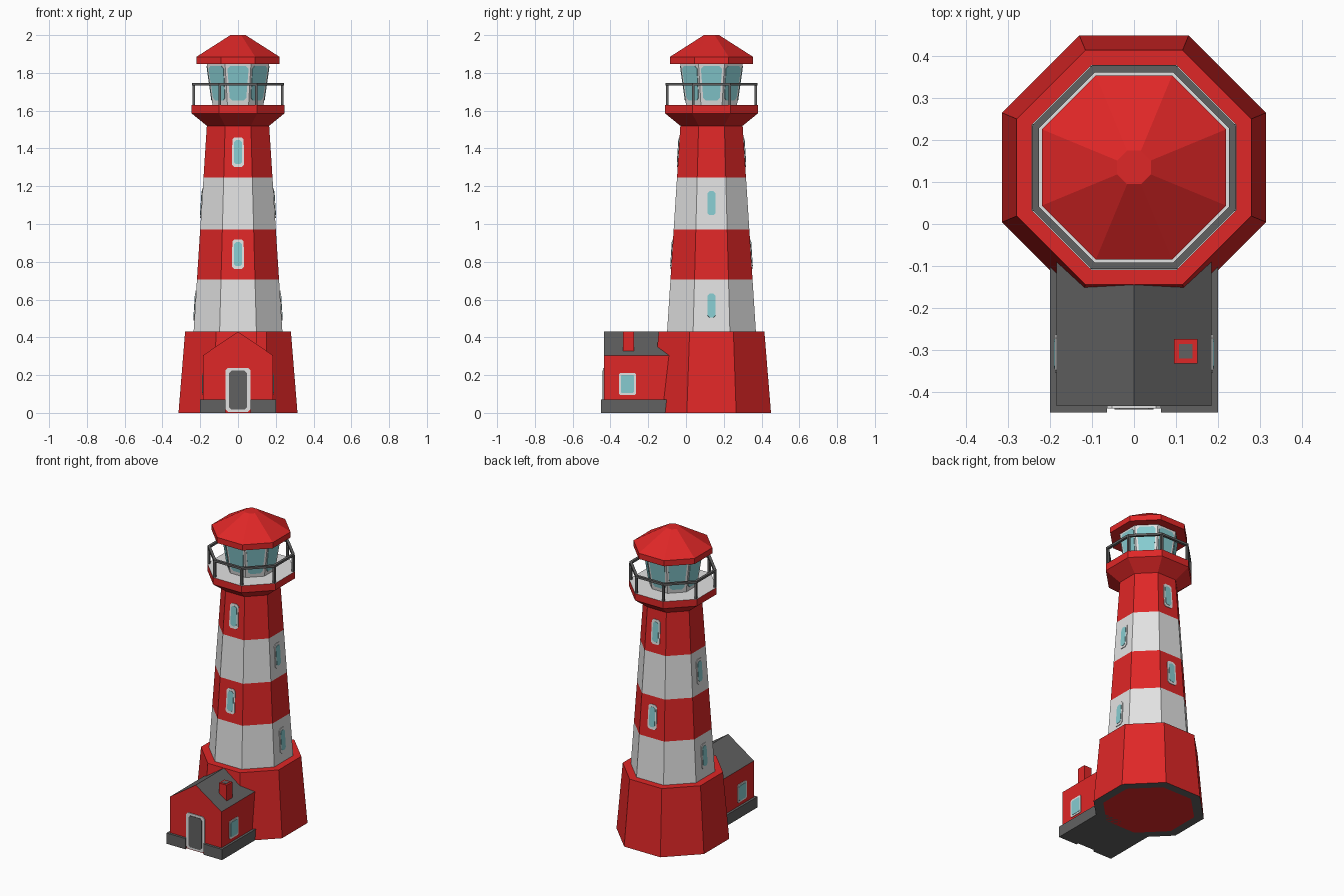
import bpy, bmesh, math
from mathutils import Vector, Matrix

if "Cube" in bpy.data.objects:
    bpy.data.objects.remove(bpy.data.objects["Cube"])

CY = 0.135                      # tower axis
T8 = math.pi / 8


def mat(name, r, g, b):
    m = bpy.data.materials.new(name)
    m.diffuse_color = (r, g, b, 1)
    m.use_nodes = True
    m.node_tree.nodes["Principled BSDF"].inputs["Base Color"].default_value = m.diffuse_color
    return m


MATS = [mat("red", 0.74, 0.02, 0.02), mat("white", 0.76, 0.76, 0.76),
        mat("grey", 0.12, 0.12, 0.12), mat("glass_teal", 0.24, 0.60, 0.63)]
RED, WHITE, GREY, GLASS = range(4)


def finish(name, bm, fix=True):
    if fix:
        bmesh.ops.recalc_face_normals(bm, faces=bm.faces)
    me = bpy.data.meshes.new(name)
    bm.to_mesh(me)
    bm.free()
    for m in MATS:
        me.materials.append(m)
    ob = bpy.data.objects.new(name, me)
    bpy.context.collection.objects.link(ob)
    return ob


def octagon(name, rings, cols, bottom=None, top=None, loop=False):
    """Stack of octagons given as (apothem, z); one colour per band."""
    bm = bmesh.new()
    vs = []
    for a, z in rings:
        r = a / math.cos(T8)
        vs.append([bm.verts.new((r * math.cos(T8 * (2 * i + 1)),
                                 CY + r * math.sin(T8 * (2 * i + 1)), z)) for i in range(8)])
    pairs = list(zip(vs, vs[1:] + vs[:1])) if loop else list(zip(vs, vs[1:]))
    for (lo, hi), c in zip(pairs, cols):
        for i in range(8):
            j = (i + 1) % 8
            bm.faces.new((lo[i], lo[j], hi[j], hi[i])).material_index = c
    if bottom is not None:
        bm.faces.new(vs[0][::-1]).material_index = bottom
    if top is not None:
        bm.faces.new(vs[-1]).material_index = top
    return finish(name, bm)


def box(name, x0, x1, y0, y1, z0, z1, col):
    bm = bmesh.new()
    M = Matrix.Translation(((x0 + x1) / 2, (y0 + y1) / 2, (z0 + z1) / 2)) \
        @ Matrix.Diagonal((x1 - x0, y1 - y0, z1 - z0, 1))
    bmesh.ops.create_cube(bm, size=1, matrix=M)
    for f in bm.faces:
        f.material_index = col
    return finish(name, bm)


def plate(name, centre, ang, slope, wb, wt, h, c, t, col):
    """Thin plate with cut corners lying on a wall that faces ang and leans back by slope."""
    d, up = Vector((math.cos(ang), math.sin(ang), 0)), Vector((0, 0, 1))
    n = d * math.cos(slope) + up * math.sin(slope)
    u = up * math.cos(slope) - d * math.sin(slope)
    s = u.cross(n)
    b, p = wb / 2, wt / 2
    k = h / 2
    pts = [(-b + c, -k), (b - c, -k), (b, -k + c), (p, k - c),
           (p - c, k), (-p + c, k), (-p, k - c), (-b, -k + c)]
    bm = bmesh.new()
    rings = [[bm.verts.new(Vector(centre) + s * x + u * y + n * o) for x, y in pts]
             for o in (-0.001, t)]
    for i in range(8):
        j = (i + 1) % 8
        bm.faces.new((rings[0][i], rings[0][j], rings[1][j], rings[1][i]))
    bm.faces.new(rings[1])
    bm.faces.new(rings[0][::-1])
    for f in bm.faces:
        f.material_index = col
    return finish(name, bm)


def on_tower(ang, a, z):
    return (a * math.cos(ang), CY + a * math.sin(ang), z)


# Tower: base, striped shaft, gallery, lantern, roof
octagon("tower_base", [(0.26, 0), (0.315, 0), (0.28, 0.43), (0.22, 0.43)],
        [GREY, RED, RED], bottom=RED, top=RED)


def shaft_a(z):
    return 0.235 - 0.07 * (z - 0.43) / 1.09


octagon("striped_shaft", [(shaft_a(z), z) for z in (0.43, 0.705, 0.97, 1.245, 1.52)],
        [WHITE, RED, WHITE, RED])
octagon("gallery", [(0.165, 1.52), (0.245, 1.585), (0.245, 1.63)], [RED, RED], top=WHITE)
octagon("lantern_frame", [(0.135, 1.63), (0.166, 1.85)], [WHITE])
octagon("lantern_roof", [(0.22, 1.848), (0.22, 1.885), (0.04, 2.0)], [RED, RED],
        bottom=RED, top=RED)

# Lantern panes
lean = -math.atan(0.031 / 0.22)
for i in range(8):
    a = i * math.pi / 4
    plate(f"lantern_pane_{i}", on_tower(a, 0.1512, 1.745), a, lean,
          0.088, 0.112, 0.185, 0.015, 0.003, GLASS)

# Railing
octagon("railing", [(0.227, 1.732), (0.243, 1.732), (0.243, 1.746), (0.227, 1.746)],
        [GREY] * 4, loop=True)
for i in range(8):
    a = T8 * (2 * i + 1)
    x, y, _ = on_tower(a, 0.235 / math.cos(T8), 0)
    box(f"railing_post_{i}", x - .007, x + .007, y - .007, y + .007, 1.625, 1.735, GREY)

# Tower windows: front and back on red stripes, sides on white stripes
slope = math.atan(0.07 / 1.09)
for i in range(4):
    a = i * math.pi / 2
    for z in ((1.11, 0.568) if i % 2 == 0 else (1.38, 0.84)):
        p = on_tower(a, shaft_a(z), z)
        plate(f"window_frame_{i}_{z}", p, a, slope, 0.064, 0.060, 0.158, 0.012, 0.004, WHITE)
        plate(f"window_glass_{i}_{z}", p, a, slope, 0.042, 0.040, 0.128, 0.011, 0.006, GLASS)

# House: gabled prism, grey where faces look upward
bm = bmesh.new()
prof = [(-0.185, 0), (0.185, 0), (0.185, 0.305), (0, 0.43), (-0.185, 0.305)]
face = bm.faces.new([bm.verts.new((x, -0.435, z)) for x, z in prof])
ext = bmesh.ops.extrude_face_region(bm, geom=[face])
bmesh.ops.translate(bm, vec=(0, 0.365, 0),
                    verts=[g for g in ext["geom"] if isinstance(g, bmesh.types.BMVert)])
bmesh.ops.recalc_face_normals(bm, faces=bm.faces)
for f in bm.faces:
    f.material_index = GREY if abs(f.normal.z) > 0.3 else RED
finish("house", bm)

# Plinth around the house, open at the door
for s, side in ((-1, "left"), (1, "right")):
    xs = sorted((s * 0.18, s * 0.2))
    box(f"plinth_side_{side}", *xs, -0.45, -0.1, 0, 0.07, GREY)
    xs = sorted((s * 0.065, s * 0.18))
    box(f"plinth_front_{side}", *xs, -0.45, -0.43, 0, 0.07, GREY)
    # Side window
    a = 0 if s > 0 else math.pi
    p = (s * 0.185, -0.31, 0.153)
    plate(f"house_window_frame_{side}", p, a, 0, 0.092, 0.092, 0.118, 0.008, 0.004, WHITE)
    plate(f"house_window_glass_{side}", p, a, 0, 0.07, 0.07, 0.096, 0.006, 0.006, GLASS)

# Door
plate("door_frame", (0, -0.435, 0.122), -math.pi / 2, 0, 0.13, 0.13, 0.232, 0.012, 0.005, WHITE)
plate("door", (0, -0.435, 0.121), -math.pi / 2, 0, 0.094, 0.094, 0.205, 0.012, 0.008, GREY)

# Chimney with a grey flue opening
box("chimney", 0.095, 0.152, -0.333, -0.275, 0.28, 0.43, RED)
box("chimney_flue", 0.107, 0.140, -0.321, -0.287, 0.41, 0.432, GREY)
